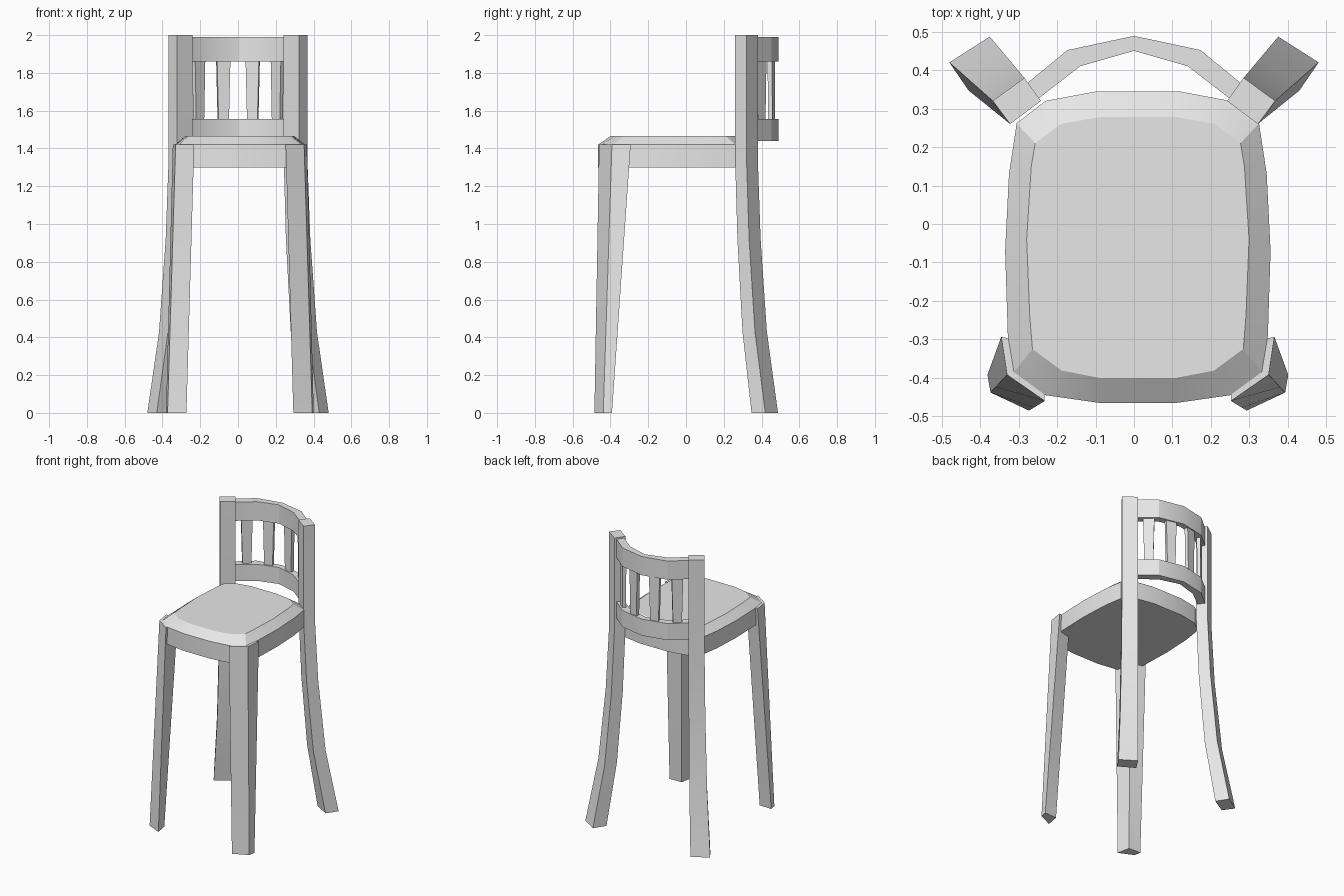
import bpy, bmesh, math
from mathutils import Vector

if "Cube" in bpy.data.objects:
    bpy.data.objects.remove(bpy.data.objects["Cube"])

mat = bpy.data.materials.new("light grey")
mat.diffuse_color = (0.8, 0.8, 0.8, 1)
mat.use_nodes = True
mat.node_tree.nodes["Principled BSDF"].inputs["Base Color"].default_value = mat.diffuse_color


def loft(name, rings, smooth=True):
    """Closed solid through a list of equally long rings of 3D points."""
    bm = bmesh.new()
    loops = [[bm.verts.new(p) for p in ring] for ring in rings]
    n = len(loops[0])
    for a, b in zip(loops, loops[1:]):
        for i in range(n):
            j = (i + 1) % n
            bm.faces.new((a[i], a[j], b[j], b[i]))
    bm.faces.new(loops[0][::-1])
    bm.faces.new(loops[-1])
    bmesh.ops.recalc_face_normals(bm, faces=bm.faces)
    me = bpy.data.meshes.new(name)
    bm.to_mesh(me)
    bm.free()
    ob = bpy.data.objects.new(name, me)
    bpy.context.collection.objects.link(ob)
    me.materials.append(mat)
    if smooth:
        bpy.ops.object.select_all(action='DESELECT')
        ob.select_set(True)
        bpy.context.view_layer.objects.active = ob
        bpy.ops.object.shade_smooth_by_angle(angle=math.radians(25))
    return ob


def mirrored(half, cx):
    """Complete a half outline (right side, back to front) around x = cx."""
    pts = [(cx + x, y) for x, y in half]
    return pts + [(cx - x, y) for x, y in reversed(half)]


# Seat: rounded square with a sloping cushion edge
CX = 0.01
rim = mirrored([(0.112, 0.344), (0.24, 0.32), (0.315, 0.262), (0.335, 0.13),
                (0.345, -0.07), (0.338, -0.29), (0.322, -0.385),
                (0.24, -0.445), (0.10, -0.465)], CX)
top = mirrored([(0.10, 0.278), (0.20, 0.26), (0.267, 0.21), (0.277, 0.15),
                (0.289, -0.04), (0.281, -0.24), (0.274, -0.325),
                (0.198, -0.381), (0.10, -0.40)], CX)
loft("seat", [[(x, y, z) for x, y in o]
              for o, z in ((rim, 1.30), (rim, 1.42), (top, 1.465))])

# Front legs: corner section tapering outward to the foot
leg_top = [(0.355, -0.293), (0.34, -0.392), (0.242, -0.46), (0.25, -0.32)]
leg_foot = [(0.391, -0.392), (0.383, -0.438), (0.283, -0.485), (0.30, -0.395)]
for side, label in ((-1, "left"), (1, "right")):
    rings = []
    for z in (0, 0.43, 1.42):
        t = z / 1.42
        rings.append([(CX + side * (f[0] + (c[0] - f[0]) * t),
                       f[1] + (c[1] - f[1]) * t, z)
                      for f, c in zip(leg_foot, leg_top)])
    loft("front_leg_" + label, rings)

# Back legs: upright posts whose lower part curves outward
post = [(0.242, 0.32), (0.322, 0.26), (0.367, 0.32), (0.285, 0.38)]
foot = [(0.325, 0.41), (0.43, 0.347), (0.48, 0.42), (0.375, 0.487)]
for side, label in ((-1, "left"), (1, "right")):
    rings = []
    for z, t in ((0, 1), (0.43, 0.45), (0.92, 0.14), (1.35, 0), (2, 0)):
        rings.append([(side * (p[0] + (f[0] - p[0]) * t),
                       p[1] + (f[1] - p[1]) * t, z)
                      for p, f in zip(post, foot)])
    loft("back_leg_" + label, rings)

# Curved back rails
outer = [(-0.285, 0.36), (-0.173, 0.452), (0, 0.489), (0.173, 0.452), (0.285, 0.36)]
inner = [(-0.25, 0.325), (-0.14, 0.41), (0, 0.45), (0.14, 0.41), (0.25, 0.325)]
for name, z0, z1 in (("top_rail", 1.86, 1.99), ("lower_rail", 1.44, 1.555)):
    loft(name, [[(o[0], o[1], z0), (o[0], o[1], z1), (i[0], i[1], z1), (i[0], i[1], z0)]
                for o, i in zip(outer, inner)])

# Back slats: follow the rail curve, slightly wider at the top
for k, (x, y, ang, w) in enumerate(((-0.208, 0.393, 42, 0.066), (-0.078, 0.452, 13, 0.066),
                                    (0.078, 0.452, -13, 0.066), (0.208, 0.393, -42, 0.066))):
    a = math.radians(ang)
    u = Vector((math.cos(a), math.sin(a), 0))
    v = Vector((-math.sin(a), math.cos(a), 0))
    rings = []
    for z, s in ((1.54, 0.85), (1.875, 1.1)):
        c = Vector((x, y, z))
        rings.append([c + u * (w / 2 * s * p) + v * (0.012 * q)
                      for p, q in ((-1, -1), (1, -1), (1, 1), (-1, 1))])
    loft("back_slat_%d" % (k + 1), rings, smooth=False)
